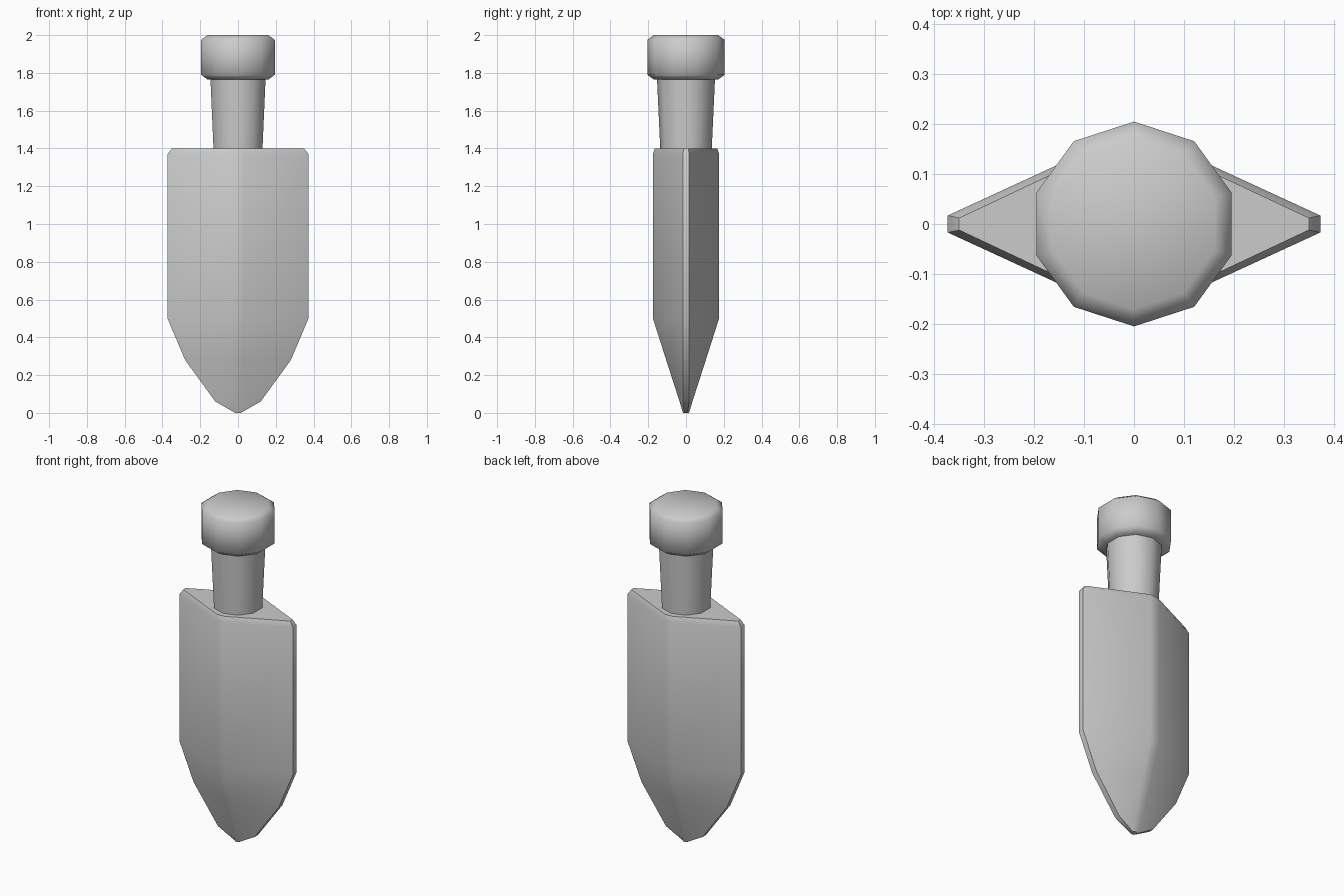
import bpy, bmesh, math

cube = bpy.data.objects.get("Cube")
if cube:
    bpy.data.objects.remove(cube, do_unlink=True)

GREY = (0.6, 0.6, 0.6, 1)
mat = bpy.data.materials.new("plain grey")
mat.use_nodes = True
mat.diffuse_color = GREY
mat.node_tree.nodes["Principled BSDF"].inputs["Base Color"].default_value = GREY


def loft(name, rings, angle):
    """Skin a stack of equal-sized rings, cap both ends and smooth."""
    bm = bmesh.new()
    loops = [[bm.verts.new(p) for p in ring] for ring in rings]
    n = len(loops[0])
    for low, high in zip(loops, loops[1:]):
        for i in range(n):
            j = (i + 1) % n
            bm.faces.new((low[i], low[j], high[j], high[i]))
    caps = [bm.faces.new(loops[0][::-1]), bm.faces.new(loops[-1])]
    bmesh.ops.recalc_face_normals(bm, faces=bm.faces)
    mesh = bpy.data.meshes.new(name)
    bm.to_mesh(mesh)
    bm.free()
    mesh.materials.append(mat)
    obj = bpy.data.objects.new(name, mesh)
    bpy.context.collection.objects.link(obj)
    bpy.ops.object.select_all(action="DESELECT")
    obj.select_set(True)
    bpy.context.view_layer.objects.active = obj
    bpy.ops.object.shade_smooth_by_angle(angle=math.radians(angle))
    return obj


def diamond(z, w, d, edge, ridge):
    """Flattened diamond with blunted side edges and front/back ridges."""
    quarter = [(w, edge), (ridge, d)]
    pts = quarter + [(-x, y) for x, y in quarter[::-1]]
    pts += [(-x, -y) for x, y in pts]
    return [(x, y, z) for x, y in pts]


def decagon(z, r):
    """Ten-sided ring with a corner facing front and back."""
    steps = [math.pi / 2 + i * math.tau / 10 for i in range(10)]
    return [(r * math.cos(a), r * math.sin(a), z) for a in steps]


# Blade: height, half width, half depth, edge thickness, ridge width
loft("blade", [diamond(*s) for s in (
    (0, 0.015, 0.016, 0.008, 0.008),
    (0.06, 0.12, 0.034, 0.016, 0.02),
    (0.28, 0.28, 0.105, 0.017, 0.03),
    (0.5, 0.373, 0.175, 0.017, 0.03),
    (1.37, 0.373, 0.175, 0.017, 0.03),
    (1.4, 0.35, 0.165, 0.012, 0.025),
)], 50)

# Grip, widening towards the pommel
loft("grip", [decagon(1.37, 0.135), decagon(1.78, 0.154)], 50)

# Pommel with chamfered rims
loft("pommel", [decagon(z, r) for z, r in (
    (1.765, 0.17), (1.79, 0.205), (1.975, 0.205), (2.0, 0.17))], 60)
